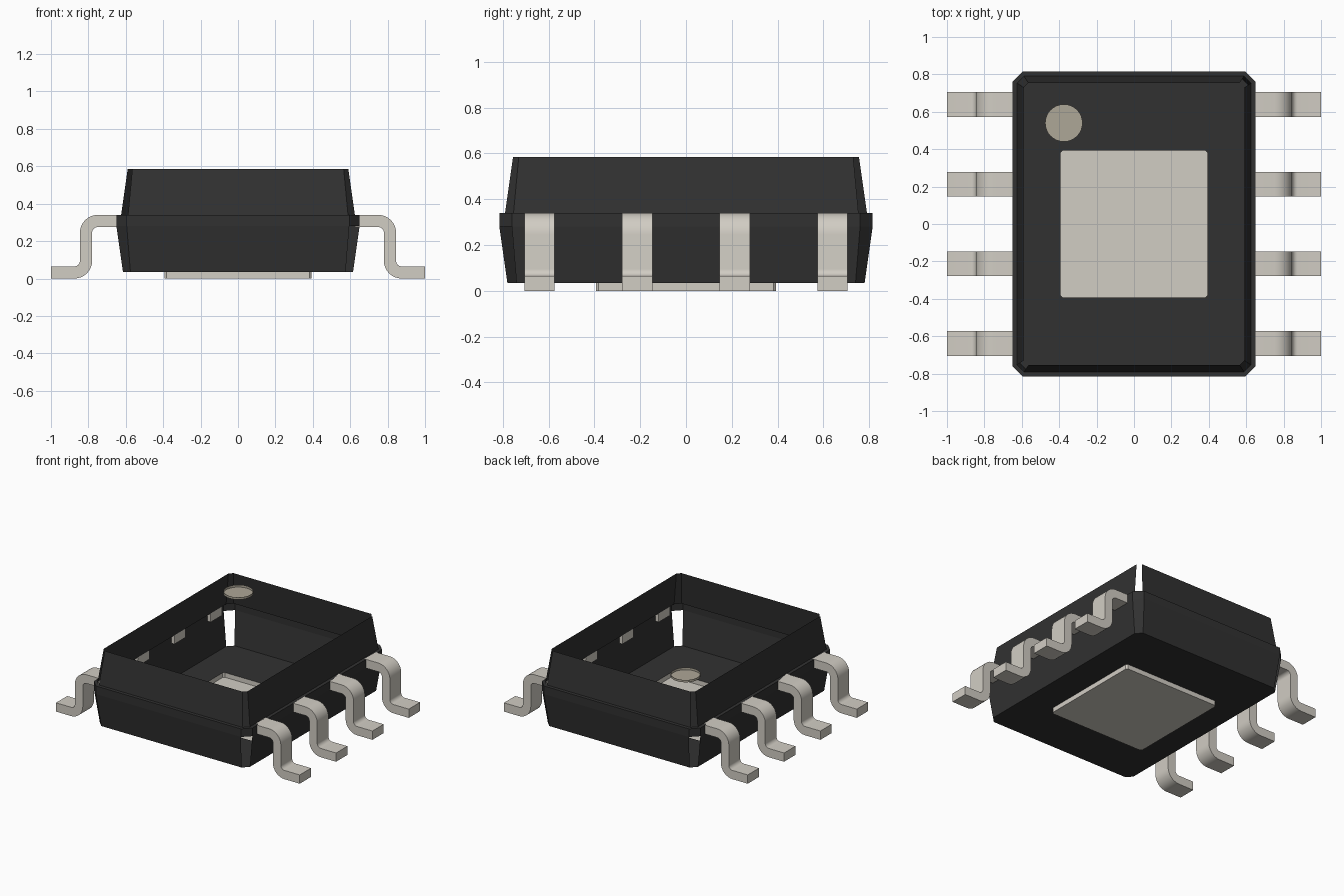
import bpy, bmesh, math

if "Cube" in bpy.data.objects:
    bpy.data.objects.remove(bpy.data.objects["Cube"], do_unlink=True)


def material(name, rgb):
    m = bpy.data.materials.new(name)
    m.use_nodes = True
    col = (*rgb, 1.0)
    m.diffuse_color = col
    bsdf = m.node_tree.nodes["Principled BSDF"]
    bsdf.inputs["Base Color"].default_value = col
    bsdf.inputs["Roughness"].default_value = 0.6
    return m


BLACK = material("black_plastic", (0.031, 0.031, 0.031))
METAL = material("tinned_metal", (0.64, 0.61, 0.55))
MARK = material("mark_beige", (0.42, 0.385, 0.31))


def make_object(name, bm, mat):
    bmesh.ops.recalc_face_normals(bm, faces=bm.faces[:])
    me = bpy.data.meshes.new(name)
    bm.to_mesh(me)
    bm.free()
    me.materials.append(mat)
    ob = bpy.data.objects.new(name, me)
    bpy.context.collection.objects.link(ob)
    return ob


def corner_ring(hx, hy, z, c):
    """Rectangle with cut corners; even edges run along sides, odd edges are corners."""
    return [(hx, -hy + c, z), (hx, hy - c, z), (hx - c, hy, z), (-hx + c, hy, z),
            (-hx, hy - c, z), (-hx, -hy + c, z), (-hx + c, -hy, z), (hx - c, -hy, z)]


def loft(rings, skip=(), cap_first=False):
    """Skin a stack of rings, leaving out the (level, edge) faces in skip."""
    bm = bmesh.new()
    rows = [[bm.verts.new(p) for p in r] for r in rings]
    for lv in range(len(rows) - 1):
        a, b = rows[lv], rows[lv + 1]
        n = len(a)
        for i in range(n):
            if (lv, i) not in skip:
                j = (i + 1) % n
                bm.faces.new((a[i], a[j], b[j], b[i]))
    if cap_first:
        bm.faces.new(rows[0])
    return bm


# Open-topped housing: floor around the pad, flared wall, band, ledge, upper wall
PAD, PAD_CUT, FLOOR = 0.393, 0.012, 0.035
levels = [(PAD, PAD, FLOOR, PAD_CUT), (0.615, 0.78, FLOOR, 0.04),
          (0.65, 0.815, 0.28, 0.055), (0.65, 0.815, 0.34, 0.055),
          (0.625, 0.79, 0.34, 0.037), (0.59, 0.755, 0.585, 0.025)]
# Open corners: two low ones on one diagonal, two high ones on the other
gaps = {(1, 3), (1, 7), (4, 1), (4, 5)}
make_object("housing", loft([corner_ring(*l) for l in levels], gaps), BLACK)

# Thermal pad: shallow tray under the floor opening
make_object("thermal_pad", loft([corner_ring(PAD, PAD, 0.0, PAD_CUT),
                                 corner_ring(PAD, PAD, FLOOR, PAD_CUT)],
                                cap_first=True), METAL)


# Pin one marker: shallow round recess level with the rim
def circle(r, z, n=32):
    return [(-0.375 + r * math.cos(2 * math.pi * i / n),
             0.54 + r * math.sin(2 * math.pi * i / n), z) for i in range(n)]


make_object("pin_one_mark", loft([circle(0.1, 0.568), circle(0.1, 0.585)],
                                 cap_first=True), MARK)


# Gull-wing leads: bent strip profile in x and z, extruded along y
def arc(cx, cz, r, start, end, n=8):
    return [(cx + r * math.cos(math.radians(start + (end - start) * i / n)),
             cz + r * math.sin(math.radians(start + (end - start) * i / n)))
            for i in range(n + 1)]


UPPER, LOWER = (0.75, 0.245), (0.875, 0.095)
outer = [(0.625, 0.34)] + arc(*UPPER, 0.095, 90, 0) + arc(*LOWER, 0.03, 180, 270) + [(1.0, 0.065)]
inner = [(0.625, 0.275)] + arc(*UPPER, 0.03, 90, 0) + arc(*LOWER, 0.095, 180, 270) + [(1.0, 0.0)]


def lead(name, side, y, half=0.066):
    bm = bmesh.new()
    rows = []
    for (ox, oz), (ix, iz) in zip(outer, inner):
        rows.append([bm.verts.new(p) for p in (
            (side * ox, y - half, oz), (side * ox, y + half, oz),
            (side * ix, y + half, iz), (side * ix, y - half, iz))])
    for a, b in zip(rows, rows[1:]):
        for i in range(4):
            j = (i + 1) % 4
            bm.faces.new((a[i], a[j], b[j], b[i]))
    bm.faces.new(rows[0])
    bm.faces.new(rows[-1])
    ob = make_object(name, bm, METAL)
    bpy.ops.object.select_all(action='DESELECT')
    ob.select_set(True)
    bpy.context.view_layer.objects.active = ob
    bpy.ops.object.shade_smooth_by_angle(angle=math.radians(35))


for side, label in ((1, "left"), (-1, "right")):
    for k in range(4):
        lead(f"{label}_lead_{k + 1}", side, -0.639 + 0.426 * k)
